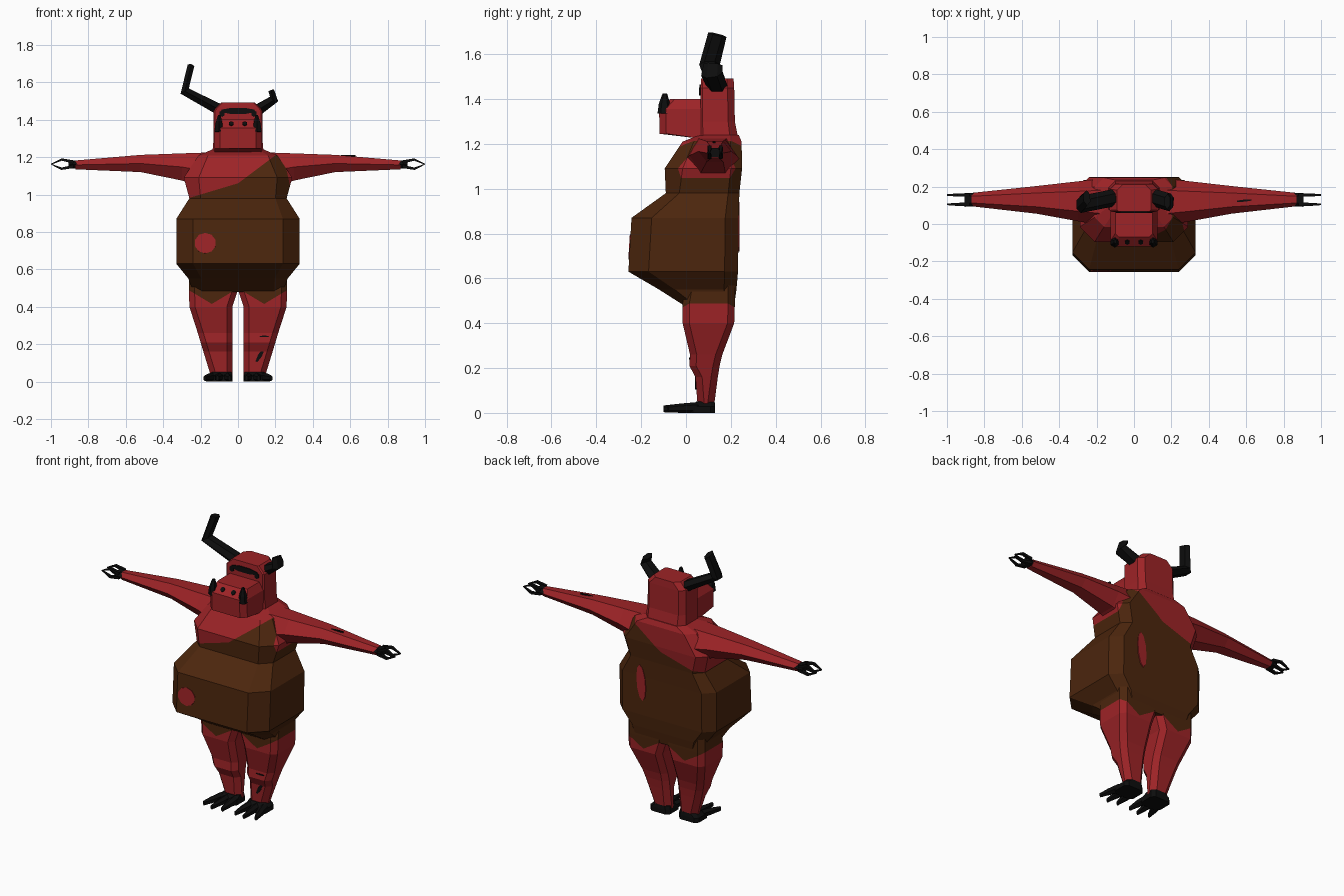
import bpy, bmesh, math
from mathutils import Vector, Matrix

if "Cube" in bpy.data.objects:
    bpy.data.objects.remove(bpy.data.objects["Cube"])


def material(name, rgb):
    m = bpy.data.materials.new(name)
    m.diffuse_color = (*rgb, 1)
    m.use_nodes = True
    m.node_tree.nodes["Principled BSDF"].inputs["Base Color"].default_value = m.diffuse_color
    return m


RED = material("red hide", (0.34, 0.017, 0.02))
BROWN = material("brown cloth", (0.072, 0.019, 0.004))
BLACK = material("black horn", (0.004, 0.004, 0.004))


def finish(name, bm, *mats):
    bmesh.ops.recalc_face_normals(bm, faces=bm.faces)
    me = bpy.data.meshes.new(name)
    bm.to_mesh(me)
    bm.free()
    for m in mats:
        me.materials.append(m)
    ob = bpy.data.objects.new(name, me)
    bpy.context.collection.objects.link(ob)
    return ob


def loft(rings):
    """Skin a list of equal-length point loops and cap both ends."""
    bm = bmesh.new()
    loops = [[bm.verts.new(p) for p in r] for r in rings]
    n = len(loops[0])
    for a, b in zip(loops, loops[1:]):
        for i in range(n):
            j = (i + 1) % n
            bm.faces.new((a[i], a[j], b[j], b[i]))
    bm.faces.new(loops[0])
    bm.faces.new(loops[-1])
    return bm


def ring(z, hw, yf, yb, cf, cb, cx=0.0):
    """Horizontal rectangle with chamfered front (cf) and back (cb) corners."""
    right = [(hw - cf, yf), (hw, yf + cf), (hw, yb - cb), (hw - cb, yb)]
    pts = right + [(-x, y) for x, y in reversed(right)]
    return [Vector((cx + x, y, z)) for x, y in pts]


def tube(name, path, mat, n=6, ref=(0, 1, 0)):
    """Tapered tube; path items are (point, half width across ref, along ref)."""
    pts = [Vector(p[0]) for p in path]
    rings = []
    for i, (_, ru, rv) in enumerate(path):
        t = (pts[min(i + 1, len(pts) - 1)] - pts[max(i - 1, 0)]).normalized()
        u = t.cross(Vector(ref)).normalized()
        v = u.cross(t)
        angs = [2 * math.pi * (k + 0.5) / n for k in range(n)]
        rings.append([pts[i] + u * ru * math.cos(a) + v * rv * math.sin(a) for a in angs])
    return finish(name, loft(rings), mat)


def plate(name, centre, normal, rx, ry, mat, tilt=0, sides=10):
    """Thin painted patch lying on a surface."""
    rot = Vector(normal).to_track_quat('Z', 'Y').to_matrix().to_4x4()
    mtx = Matrix.Translation(centre) @ rot @ Matrix.Rotation(math.radians(tilt), 4, 'Z')
    angs = [2 * math.pi * (k + 0.5) / sides for k in range(sides)]
    rings = [[mtx @ Vector((rx * math.cos(a), ry * math.sin(a), h)) for a in angs]
             for h in (-0.003, 0.004)]
    return finish(name, loft(rings), mat)


def cut(bm, co, no):
    geom = bm.verts[:] + bm.edges[:] + bm.faces[:]
    bmesh.ops.bisect_plane(bm, geom=geom, plane_co=co, plane_no=no)


# Torso with the one-shouldered cloth
torso = loft([
    ring(0.48, 0.24, -0.01, 0.215, 0.05, 0.05),
    ring(0.55, 0.265, -0.12, 0.225, 0.07, 0.055),
    ring(0.63, 0.33, -0.257, 0.232, 0.09, 0.06),
    ring(0.87, 0.33, -0.243, 0.235, 0.09, 0.06),
    ring(0.98, 0.26, -0.09, 0.238, 0.06, 0.05),
    ring(1.09, 0.29, -0.095, 0.25, 0.08, 0.05),
    ring(1.21, 0.21, -0.015, 0.248, 0.05, 0.05),
    ring(1.24, 0.14, 0.06, 0.235, 0.03, 0.04),
])
cut(torso, (0, 0, 1.06), (-0.3, 0, 1))
cut(torso, (0, 0, 1.06), (-0.75, 0, 1))
cut(torso, (0.24, 0, 1.22), (1, 0, 0.22))
cut(torso, (0, 0, 0.98), (0, 0, 1))
for f in torso.faces:
    c = f.calc_center_median()
    strap = 1.06 + (0.3 if c.x < 0 else 0.75) * c.x
    f.material_index = int(c.z < 0.98 or (c.z < strap and c.x < 0.24 + (1.22 - c.z) * 0.22))
finish("torso", torso, RED, BROWN)

# Holes in the cloth showing skin
plate("belly_patch", (-0.175, -0.25, 0.74), (0, -1, 0.06), 0.058, 0.055, RED)
plate("side_patch", (0.282, -0.2, 0.75), (1, -1, 0.05), 0.03, 0.068, RED, -42)
plate("back_patch", (0.14, 0.235, 0.83), (0, 1, 0), 0.03, 0.11, RED, 5)

# Head and muzzle
finish("head", loft([
    ring(1.19, 0.14, 0.05, 0.24, 0.03, 0.04),
    ring(1.30, 0.13, 0.065, 0.218, 0.008, 0.03),
    ring(1.45, 0.13, 0.065, 0.215, 0.008, 0.03),
    ring(1.492, 0.09, 0.068, 0.212, 0.008, 0.03),
]), RED)
muzzle = loft([
    ring(1.245, 0.125, -0.118, 0.1, 0.03, 0.01),
    ring(1.355, 0.125, -0.12, 0.1, 0.03, 0.01),
    ring(1.40, 0.10, -0.07, 0.1, 0.02, 0.01),
])
for v in muzzle.verts:
    if v.co.y > 0.05 and v.co.z < 1.3:
        v.co.z -= 0.025
finish("muzzle", muzzle, RED)

# Face details
plate("brow_bar", (0, 0.064, 1.447), (0, -1, 0), 0.095, 0.018, BLACK, 0, 8)
for s in (1, -1):
    plate("brow_end", (s * 0.085, 0.063, 1.433), (0, -1, 0), 0.016, 0.018, BLACK, 0, 6)
    plate("nostril", (s * 0.036, -0.097, 1.378), (0, -0.67, 0.75), 0.014, 0.016, BLACK, 0, 6)
    tube("tusk", [((s * 0.102, -0.098, 1.335), 0.027, 0.029),
                  ((s * 0.102, -0.096, 1.38), 0.021, 0.025),
                  ((s * 0.1, -0.094, 1.425), 0.008, 0.01)], BLACK)

# One long horn and one broken horn
tube("long_horn", [((-0.11, 0.14, 1.46), 0.034, 0.046),
                   ((-0.285, 0.105, 1.553), 0.03, 0.046),
                   ((-0.252, 0.14, 1.687), 0.021, 0.042)], BLACK)
tube("broken_horn", [((0.11, 0.14, 1.455), 0.034, 0.046),
                     ((0.193, 0.115, 1.51), 0.026, 0.048),
                     ((0.178, 0.12, 1.555), 0.018, 0.042)], BLACK)

# Arm sections: x, y front, y back, z bottom, z top
ARM = [(0.15, -0.01, 0.245, 1.02, 1.225), (0.30, 0.015, 0.228, 1.075, 1.22),
       (0.52, 0.055, 0.203, 1.12, 1.212), (0.87, 0.095, 0.166, 1.135, 1.182)]


def arm_ring(s, x, y0, y1, z0, z1):
    cy, cz, hy, hz = (y0 + y1) / 2, (z0 + z1) / 2, (y1 - y0) / 2, (z1 - z0) / 2
    hexagon = [(1, 0), (0.5, 1), (-0.5, 1), (-1, 0), (-0.5, -1), (0.5, -1)]
    return [Vector((s * x, cy + a * hy, cz + b * hz)) for a, b in hexagon]


def leg_ring(s, z, x0, x1, yf, yb, c=0.03):
    return ring(z, (x1 - x0) / 2, yf, yb, c, c, s * (x0 + x1) / 2)


# Leg sections: z, x inner, x outer, y front, y back
LEG = [(0.57, 0, 0.262, 0.0, 0.218), (0.49, 0.0, 0.262, -0.015, 0.218),
       (0.40, 0.03, 0.26, -0.015, 0.215), (0.26, 0.03, 0.215, 0.018, 0.162),
       (0.21, 0.03, 0.2, 0.015, 0.15), (0.16, 0.03, 0.185, 0.042, 0.142),
       (0.03, 0.03, 0.145, 0.052, 0.125)]

for s in (1, -1):
    finish("arm", loft([arm_ring(s, *a) for a in ARM]), RED)
    # Hand and pinching claws
    finish("palm", loft([arm_ring(s, 0.85, 0.095, 0.167, 1.14, 1.18),
                         arm_ring(s, 0.905, 0.092, 0.167, 1.14, 1.182)]), BLACK)
    for y in (0.105, 0.155):
        for bend in (1.187, 1.138):
            tube("claw", [((s * 0.88, y, 1.162 + (bend - 1.162) * 0.5), 0.012, 0.013),
                          ((s * 0.943, y, bend), 0.009, 0.012),
                          ((s * 0.999, y, 1.162), 0.003, 0.006)], BLACK, 4)

    # Leg with ragged trouser hem
    leg = loft([leg_ring(s, *q) for q in LEG])
    for slope in (0.6, -0.6):
        cut(leg, (s * 0.14, 0, 0.415), (-slope, 0, 1))
    for f in leg.faces:
        c = f.calc_center_median()
        f.material_index = int(c.z > 0.415 + 0.6 * abs(c.x - s * 0.14))
    finish("leg", leg, RED, BROWN)

    # Foot with three spread claws
    finish("foot", loft([leg_ring(s, 0.0, 0.03, 0.165, 0.01, 0.13, 0.02),
                         leg_ring(s, 0.028, 0.03, 0.165, 0.015, 0.13, 0.02),
                         leg_ring(s, 0.05, 0.035, 0.14, 0.045, 0.128, 0.02)]), BLACK)
    for x0, x1, tip in ((0.055, 0.045, -0.09), (0.1, 0.11, -0.1), (0.14, 0.178, -0.08)):
        tube("toe_claw", [((s * x0, 0.05, 0.024), 0.026, 0.024),
                          ((s * (x0 + x1) / 2, -0.02, 0.021), 0.022, 0.021),
                          ((s * x1, tip, 0.018), 0.009, 0.015)], BLACK, 6, (0, 0, 1))

# Dark scars on one leg and one arm
plate("leg_scar", (0.118, 0.045, 0.14), (0, -1, 0), 0.045, 0.011, BLACK, 60, 6)
plate("knee_scar", (0.14, 0.017, 0.242), (0, -1, 0), 0.03, 0.004, BLACK, 0, 6)
plate("arm_scar", (0.59, 0.125, 1.207), (0, 0, 1), 0.045, 0.006, BLACK, 5, 6)
